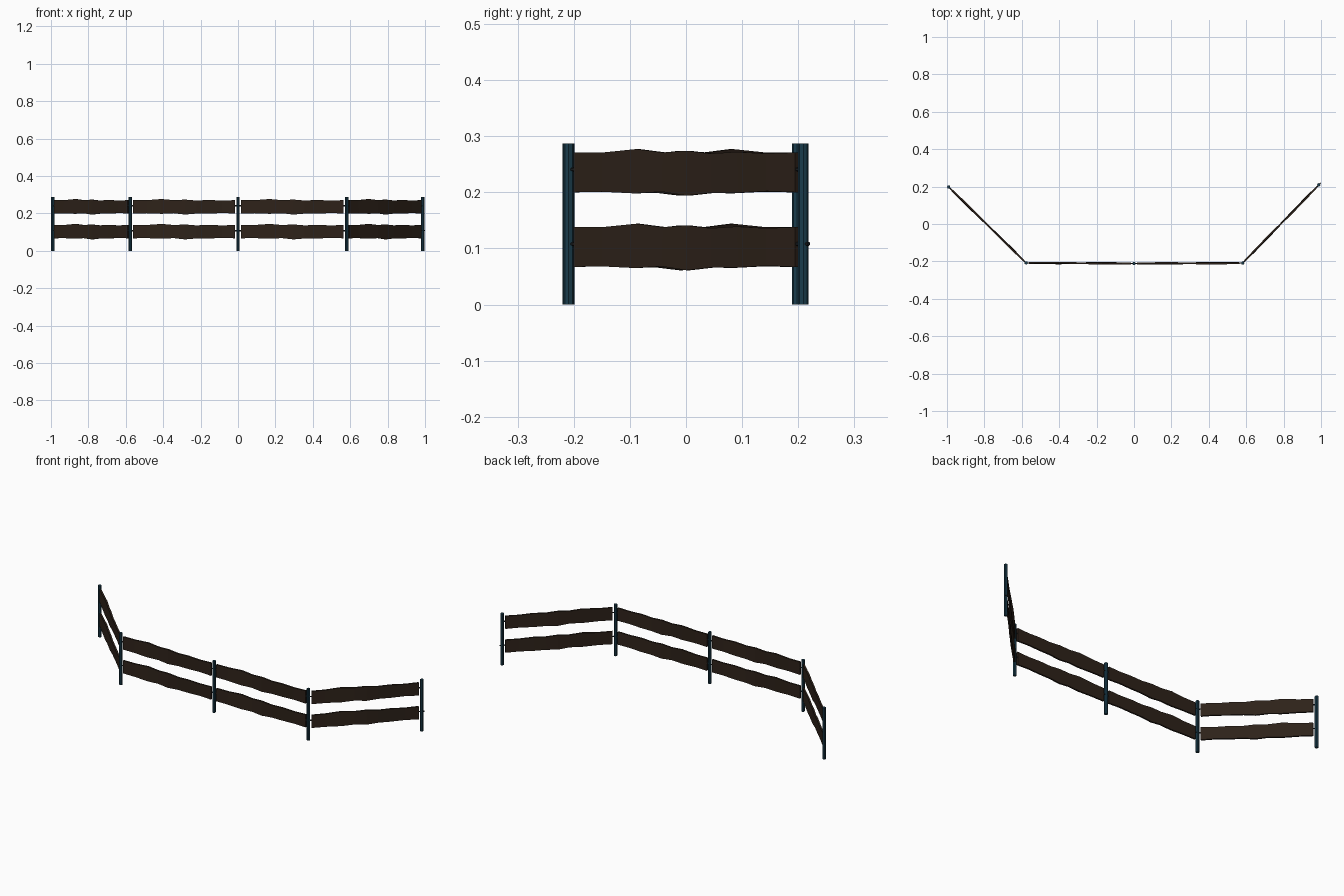
import bpy, bmesh
from math import sin, pi
from mathutils import Vector

if "Cube" in bpy.data.objects:
    bpy.data.objects.remove(bpy.data.objects["Cube"])


def material(name, color):
    m = bpy.data.materials.new(name)
    m.diffuse_color = (*color, 1)
    m.use_nodes = True
    m.node_tree.nodes["Principled BSDF"].inputs["Base Color"].default_value = m.diffuse_color
    return m


wood = material("dark_wood", (0.027, 0.016, 0.010))
metal = material("blue_steel", (0.010, 0.045, 0.072))
iron = material("dark_iron", (0.010, 0.012, 0.014))

POST_H, POST_R = 0.287, 0.009
POSTS = [(-0.991, 0.198), (-0.577, -0.208), (0.0, -0.211), (0.581, -0.209), (0.988, 0.209)]

# wavy rail outline: (fraction along, bottom offset, top offset)
OUTLINE = [(0, -.035, .036), (.13, -.034, .036), (.28, -.037, .042), (.40, -.034, .036),
           (.51, -.041, .039), (.62, -.036, .034), (.74, -.036, .037), (.87, -.033, .034),
           (1, -.035, .036)]


def rod(name, a, b, radius, sides, mat):
    a, b = Vector(a), Vector(b)
    d = b - a
    bpy.ops.mesh.primitive_cylinder_add(vertices=sides, radius=radius, depth=d.length,
                                        location=(a + b) / 2)
    o = bpy.context.object
    o.rotation_euler = d.to_track_quat('Z', 'Y').to_euler()
    o.name = name
    o.data.materials.append(mat)
    return o


def rail(name, a, b, z, flip):
    # closed loft of rectangular sections with a slight warp
    d = b - a
    n = Vector((-d.y, d.x, 0)).normalized()
    bm = bmesh.new()
    rings = []
    for t, lo, hi in OUTLINE:
        p = a + d * (1 - t if flip else t)
        warp = 0.002 * sin(2 * pi * t)
        rings.append([bm.verts.new(p + n * (s * 0.0045 + w) + Vector((0, 0, z + h)))
                      for s, h, w in ((-1, lo, -warp), (1, lo, -warp), (1, hi, warp), (-1, hi, warp))])
    for r, q in zip(rings, rings[1:]):
        for i in range(4):
            j = (i + 1) % 4
            bm.faces.new((r[i], r[j], q[j], q[i]))
    bm.faces.new(rings[0])
    bm.faces.new(rings[-1])
    bmesh.ops.recalc_face_normals(bm, faces=bm.faces)
    me = bpy.data.meshes.new(name)
    bm.to_mesh(me)
    bm.free()
    o = bpy.data.objects.new(name, me)
    bpy.context.collection.objects.link(o)
    me.materials.append(wood)


# posts
for i, (x, y) in enumerate(POSTS):
    rod(f"post_{i}", (x, y, 0), (x, y, POST_H), POST_R, 8, metal)

# rails and the pins that hold them to the posts
for i, (p, q) in enumerate(zip(POSTS, POSTS[1:])):
    a, b = Vector((*p, 0)), Vector((*q, 0))
    u = (b - a).normalized()
    for k, z in enumerate((0.102, 0.235)):
        rail(f"rail_{i}_{k}", a + u * 0.016, b - u * 0.016, z, False)
        zp = Vector((0, 0, z + 0.006))
        for end, c, s in (("start", a, 1), ("end", b, -1)):
            out = 0.014 if (i == 3 and s == -1 and k == 0) else 0.006
            rod(f"pin_{i}_{k}_{end}", c - u * s * out + zp, c + u * s * 0.03 + zp, 0.0035, 6, iron)
